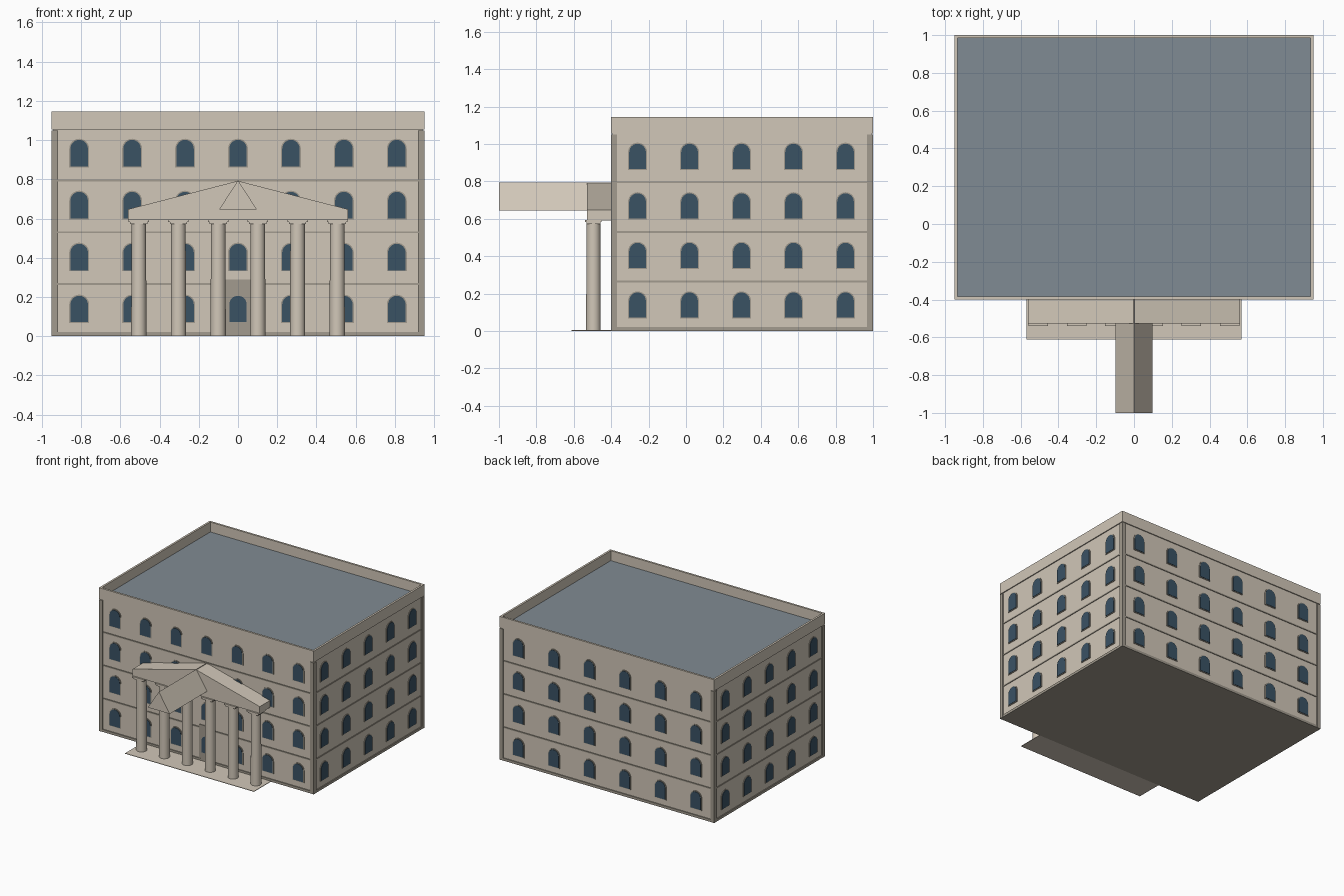
import bpy, bmesh, math
from mathutils import Vector

if "Cube" in bpy.data.objects:
    bpy.data.objects.remove(bpy.data.objects["Cube"])


def material(name, rgb):
    m = bpy.data.materials.new(name)
    lin = [((c / 255 + 0.055) / 1.055) ** 2.4 for c in rgb]
    m.diffuse_color = (*lin, 1)
    m.use_nodes = True
    m.node_tree.nodes["Principled BSDF"].inputs["Base Color"].default_value = m.diffuse_color
    return m


STONE = material("pale stone", (209, 199, 184))
TRIM = material("dark stone", (162, 155, 142))
GLASS = material("blue glass", (58, 82, 100))
ROOF = material("grey roof", (128, 139, 147))


def finish(name, bm, mat):
    bmesh.ops.recalc_face_normals(bm, faces=bm.faces[:])
    me = bpy.data.meshes.new(name)
    bm.to_mesh(me)
    bm.free()
    me.materials.append(mat)
    ob = bpy.data.objects.new(name, me)
    bpy.context.collection.objects.link(ob)
    return ob


def add_box(bm, lo, hi):
    vs = bmesh.ops.create_cube(bm, size=1)["verts"]
    for v in vs:
        v.co = Vector([(a + b) / 2 + c * (b - a) for a, b, c in zip(lo, hi, v.co)])


def boxes(name, mat, *pairs):
    bm = bmesh.new()
    for lo, hi in pairs:
        add_box(bm, lo, hi)
    return finish(name, bm, mat)


def add_prism(bm, pts, depth):
    """Extrude a planar outline along a vector."""
    f = bm.faces.new([bm.verts.new(p) for p in pts])
    r = bmesh.ops.extrude_face_region(bm, geom=[f], use_keep_orig=True)
    bmesh.ops.translate(bm, vec=depth,
                        verts=[g for g in r["geom"] if isinstance(g, bmesh.types.BMVert)])


def arch(w, z0, z1, n=12):
    """Round-topped outline in (u, z)."""
    r = w / 2
    pts = [(-r, z0), (r, z0)]
    return pts + [(r * math.cos(math.pi * i / n), z1 - r + r * math.sin(math.pi * i / n))
                  for i in range(n + 1)]


X, Y0, Y1 = 0.942, -0.392, 0.992     # wall planes
FLOOR = 0.265

# Main block and flat roof
boxes("main_walls", STONE, ((-X, Y0, 0.002), (X, Y1, 1.06)))
boxes("flat_roof", ROOF, ((-0.936, -0.386, 1.055), (0.936, 0.986, 1.066)))

# Parapet ring
t, pb, pt = 0.016, 1.055, 1.145
boxes("parapet", STONE,
      ((-0.95, -0.4, pb), (0.95, -0.4 + t, pt)), ((-0.95, 1 - t, pb), (0.95, 1, pt)),
      ((-0.95, -0.4 + t, pb), (-0.95 + t, 1 - t, pt)),
      ((0.95 - t, -0.4 + t, pb), (0.95, 1 - t, pt)))

# Plinth, floor bands and corner strips
boxes("plinth", TRIM, ((-0.949, -0.399, 0), (0.949, 0.999, 0.02)))
boxes("floor_bands", TRIM, *[((-0.947, -0.397, FLOOR * k - 0.005), (0.947, 0.997, FLOOR * k + 0.005))
                             for k in (1, 2, 3)])
boxes("corner_strips", TRIM,
      *[((min(a, b), c, 0.0), (max(a, b), d, 1.05))
        for a, b in ((-0.95, -0.918), (0.95, 0.918)) for c, d in ((-0.4, -0.368), (0.968, 1.0))])

# Arched windows on all four walls: origin, direction along the wall, outward normal
sides = {
    "front": ((0, Y0, 0), (1, 0, 0), (0, -1, 0), 7, 0.27),
    "back": ((0, Y1, 0), (1, 0, 0), (0, 1, 0), 6, 0.314),
    "right": ((X, 0.297, 0), (0, 1, 0), (1, 0, 0), 5, 0.278),
    "left": ((-X, 0.297, 0), (0, 1, 0), (-1, 0, 0), 5, 0.278),
}
for side, (o, u, n, count, gap) in sides.items():
    o, u, n = Vector(o), Vector(u), Vector(n)
    for part, mat, w, z0, z1, d in (("window_frames", TRIM, 0.102, 0.066, 0.212, 0.005),
                                    ("window_panes", GLASS, 0.089, 0.071, 0.206, 0.008)):
        bm = bmesh.new()
        for k in range(4):
            for i in range(count):
                c = o + u * gap * (i - (count - 1) / 2)
                outline = arch(w, z0 + FLOOR * k, z1 + FLOOR * k)
                add_prism(bm, [c + u * a + Vector((0, 0, z)) for a, z in outline], n * d)
        finish(side + "_" + part, bm, mat)

# Entrance panel behind the ground-floor middle window
boxes("entrance_panel", TRIM, ((-0.065, Y0 - 0.006, 0), (0.065, Y0, 0.29)))

# Portico floor, columns and capitals
boxes("portico_floor", STONE, ((-0.57, -0.612, 0), (0.57, -0.399, 0.004)))
cols = [s * x for x in (0.101, 0.304, 0.506) for s in (-1, 1)]
CY = -0.495
bm = bmesh.new()
for x in cols:
    r = bmesh.ops.create_cone(bm, cap_ends=True, segments=32, radius1=0.039, radius2=0.037, depth=0.575)
    bmesh.ops.translate(bm, vec=(x, CY, 0.2885), verts=r["verts"])
columns = finish("columns", bm, STONE)
bpy.context.view_layer.objects.active = columns
columns.select_set(True)
bpy.ops.object.shade_smooth_by_angle(angle=math.radians(35))
boxes("capitals", STONE,
      *[((x - h, CY - h * 0.85, a), (x + h, CY + h * 0.85, b))
        for x in cols for h, a, b in ((0.044, 0.572, 0.582), (0.052, 0.582, 0.594))])

# Wide low pediment with its entablature as one profile
bm = bmesh.new()
add_prism(bm, [(x, -0.528, z) for x, z in
               ((-0.562, 0.592), (0.562, 0.592), (0.562, 0.647), (0, 0.792), (-0.562, 0.647))],
          Vector((0, 0.138, 0)))
finish("pediment", bm, STONE)

# Narrow ridge roof projecting forward
bm = bmesh.new()
add_prism(bm, [(-0.097, -1, 0.645), (0.097, -1, 0.645), (0, -1, 0.795)], Vector((0, 0.61, 0)))
finish("ridge_canopy", bm, STONE)
